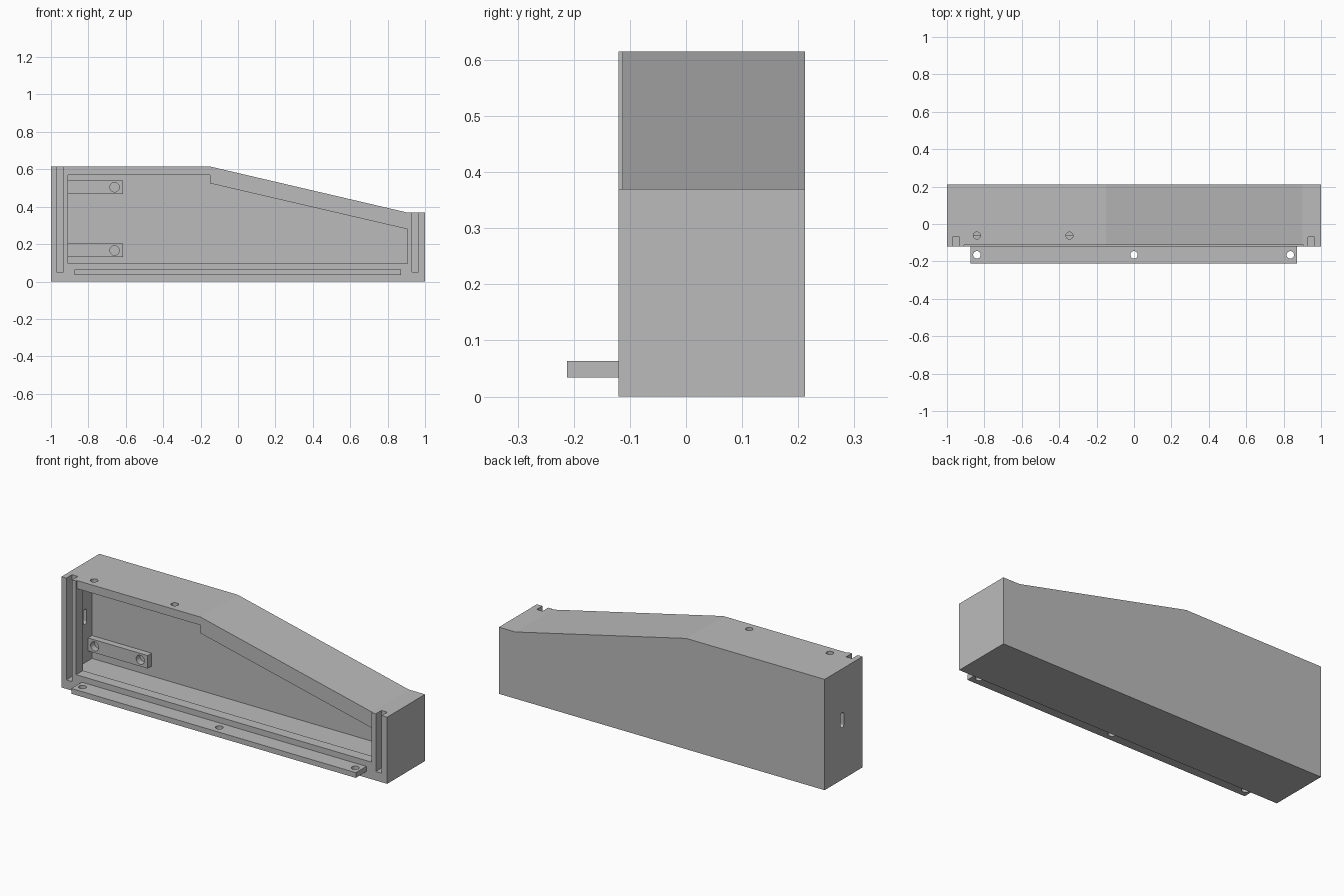
import bpy, math
from mathutils import Matrix

cube = bpy.data.objects.get("Cube")
if cube:
    bpy.data.objects.remove(cube)

grey = bpy.data.materials.new("plain_grey")
grey.use_nodes = True
grey.diffuse_color = (0.5, 0.5, 0.5, 1)
grey.node_tree.nodes["Principled BSDF"].inputs["Base Color"].default_value = (0.5, 0.5, 0.5, 1)


def prism(name, profile, y0, y1):
    """Extrude an x-z profile from y0 to y1."""
    n = len(profile)
    verts = [(x, y, z) for y in (y0, y1) for x, z in profile]
    faces = [tuple(range(n)), tuple(reversed(range(n, 2 * n)))]
    faces += [(i, i + n, (i + 1) % n + n, (i + 1) % n) for i in range(n)]
    mesh = bpy.data.meshes.new(name)
    mesh.from_pydata(verts, [], faces)
    mesh.materials.append(grey)
    obj = bpy.data.objects.new(name, mesh)
    bpy.context.collection.objects.link(obj)
    return obj


def box(name, x0, x1, y0, y1, z0, z1):
    return prism(name, [(x0, z0), (x1, z0), (x1, z1), (x0, z1)], y0, y1)


def rod(center, radius, length, axis, stretch=0):
    """Round cutter along an axis; stretch makes it an upright slot."""
    profile = []
    for i in range(32):
        a = 2 * math.pi * (i + 0.5) / 32
        shift = math.copysign(stretch, math.sin(a))
        profile.append((radius * math.cos(a), radius * math.sin(a) + shift))
    obj = prism("hole_cutter", profile, -length / 2, length / 2)
    turn = {"x": Matrix.Rotation(math.pi / 2, 4, "Z"),
            "y": Matrix.Identity(4),
            "z": Matrix.Rotation(math.pi / 2, 4, "X")}[axis]
    obj.data.transform(Matrix.Translation(center) @ turn)
    return obj


def cut(target, cutter):
    mod = target.modifiers.new("cut", "BOOLEAN")
    mod.operation = "DIFFERENCE"
    mod.solver = "EXACT"
    mod.object = cutter
    bpy.context.view_layer.update()
    bpy.context.view_layer.objects.active = target
    with bpy.context.temp_override(object=target, active_object=target):
        bpy.ops.object.modifier_apply(modifier=mod.name)
    bpy.data.objects.remove(cutter)


# Housing with a sloping top
housing = prism("housing", [(-1, 0), (1, 0), (1, .37), (.9, .37),
                            (-.15, .615), (-1, .615)], -.12, .212)

# Wide inner chamber behind a narrower front opening
cut(housing, prism("chamber_cutter", [(-.98, .075), (.98, .075), (.98, .35), (.9, .35),
                                      (-.15, .595), (-.98, .595)], -.06, .12))
cut(housing, prism("opening_cutter", [(-.91, .095), (.905, .095), (.905, .28),
                                      (-.15, .525), (-.15, .57), (-.91, .57)], -.2, -.03))

# Shallow step along the upper front rim
cut(housing, box("rim_cutter", -.91, .905, -.2, -.113, .2, .7))

# Upright grooves at both ends, open at the top
for x in (-.952, .948):
    cut(housing, box("groove_cutter", x - .018, x + .018, -.2, -.07, .05, .8))

# Screw holes in the top wall and a slot in the tall end wall
for x in (-.84, -.345):
    cut(housing, rod((x, -.062, .615), .019, .1, "z"))
cut(housing, rod((-1, .058, .33), .014, .1, "x", .028))

# Front mounting flange with three holes
flange = box("mounting_flange", -.875, .872, -.212, -.115, .034, .063)
for x in (-.84, 0, .836):
    cut(flange, rod((x, -.165, .05), .02, .2, "z"))

# Two drilled strips on the back wall
for label, z in (("lower", .166), ("upper", .504)):
    strip = box(label + "_strip", -.985, -.615, .085, .122, z - .036, z + .036)
    for x in (-.94, -.66):
        cut(strip, rod((x, .1, z), .025, .2, "y"))
